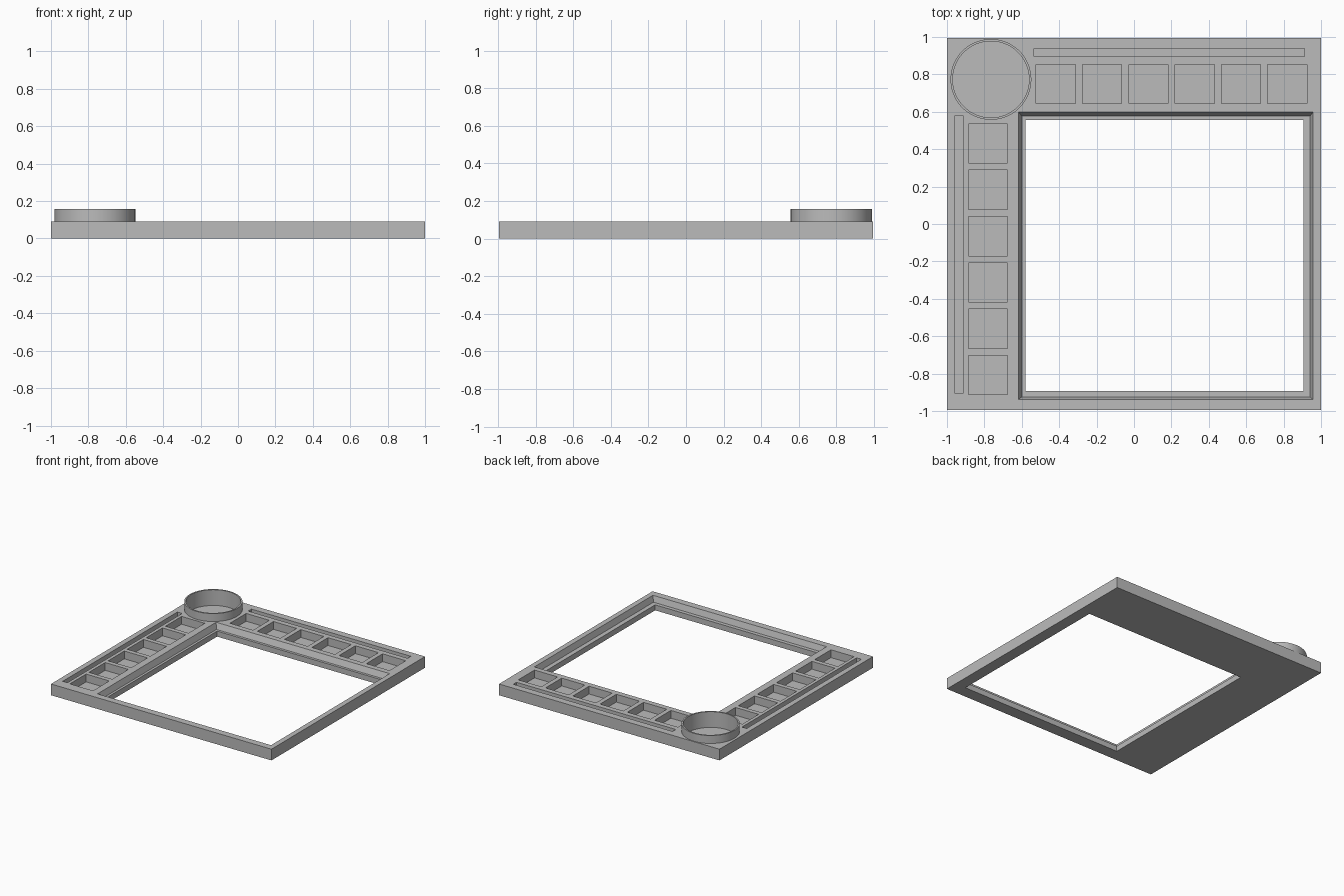
import bpy
import bmesh
import math

if "Cube" in bpy.data.objects:
    bpy.data.objects.remove(bpy.data.objects["Cube"], do_unlink=True)

TOP, FLOOR, LEDGE, RIM = 0.092, 0.028, 0.045, 0.157
CUP = (-0.765, 0.773)
SEGMENTS = 96

grey = bpy.data.materials.new("plain grey")
grey.use_nodes = True
grey.diffuse_color = (0.5, 0.5, 0.5, 1)
grey.node_tree.nodes["Principled BSDF"].inputs["Base Color"].default_value = (0.5, 0.5, 0.5, 1)


def rect(x0, x1, y0, y1, z):
    return [(x0, y0, z), (x1, y0, z), (x1, y1, z), (x0, y1, z)]


def circle(r, z):
    steps = [2 * math.pi * i / SEGMENTS for i in range(SEGMENTS)]
    return [(CUP[0] + r * math.cos(a), CUP[1] + r * math.sin(a), z) for a in steps]


def loft(bm, sections, closed=False):
    """Skin stacked outlines; cap the ends unless the stack loops round."""
    loops = [[bm.verts.new(p) for p in s] for s in sections]
    pairs = list(zip(loops, loops[1:]))
    if closed:
        pairs.append((loops[-1], loops[0]))
    else:
        bm.faces.new(loops[0][::-1])
        bm.faces.new(loops[-1])
    for a, b in pairs:
        for i in range(len(a)):
            j = (i + 1) % len(a)
            bm.faces.new((a[i], a[j], b[j], b[i]))


def finish(bm, name):
    bmesh.ops.recalc_face_normals(bm, faces=bm.faces)
    mesh = bpy.data.meshes.new(name)
    bm.to_mesh(mesh)
    bm.free()
    mesh.materials.append(grey)
    obj = bpy.data.objects.new(name, mesh)
    bpy.context.collection.objects.link(obj)
    return obj


def smooth(obj):
    bpy.ops.object.select_all(action="DESELECT")
    obj.select_set(True)
    bpy.context.view_layer.objects.active = obj
    bpy.ops.object.shade_smooth_by_angle(angle=math.radians(30))


# Square slab
bm = bmesh.new()
loft(bm, [rect(-1, 1, -0.995, 0.995, z) for z in (0, TOP)])
frame = finish(bm, "tray_frame")

# Cutters: window with a ledge and sloped walls
bm = bmesh.new()
hole = (-0.58, 0.905, -0.893, 0.557)
seat = (-0.6, 0.942, -0.924, 0.578)
brim = (-0.617, 0.957, -0.939, 0.598)
loft(bm, [rect(*hole, -0.1), rect(*hole, LEDGE), rect(*seat, LEDGE),
          rect(*brim, TOP), rect(*brim, 0.2)])

# Cutters: a row and a column of square pockets
HALF, PITCH = 0.105, 0.2475
for i in range(6):
    for x, y in ((-0.418 + PITCH * i, 0.748), (-0.781, 0.43 - PITCH * i)):
        loft(bm, [rect(x - HALF, x + HALF, y - HALF, y + HALF, z) for z in (FLOOR, 0.2)])

# Cutters: two long slots and the round well
for slot in ((-0.535, 0.911, 0.896, 0.938), (-0.956, -0.913, -0.906, 0.58)):
    loft(bm, [rect(*slot, z) for z in (0.05, 0.2)])
loft(bm, [circle(0.204, z) for z in (FLOOR, 0.2)])
cutter = finish(bm, "recess_cutter")
cutter.hide_render = True

# Cut the recesses and keep the result
cut = frame.modifiers.new("recesses", "BOOLEAN")
cut.operation = "DIFFERENCE"
cut.solver = "EXACT"
cut.object = cutter
graph = bpy.context.evaluated_depsgraph_get()
result = bpy.data.meshes.new_from_object(frame.evaluated_get(graph))
frame.modifiers.clear()
frame.data = result
bpy.data.objects.remove(cutter, do_unlink=True)
smooth(frame)

# Raised collar round the well
bm = bmesh.new()
loft(bm, [circle(0.204, TOP), circle(0.216, TOP), circle(0.216, RIM), circle(0.204, RIM)], closed=True)
smooth(finish(bm, "round_collar"))
